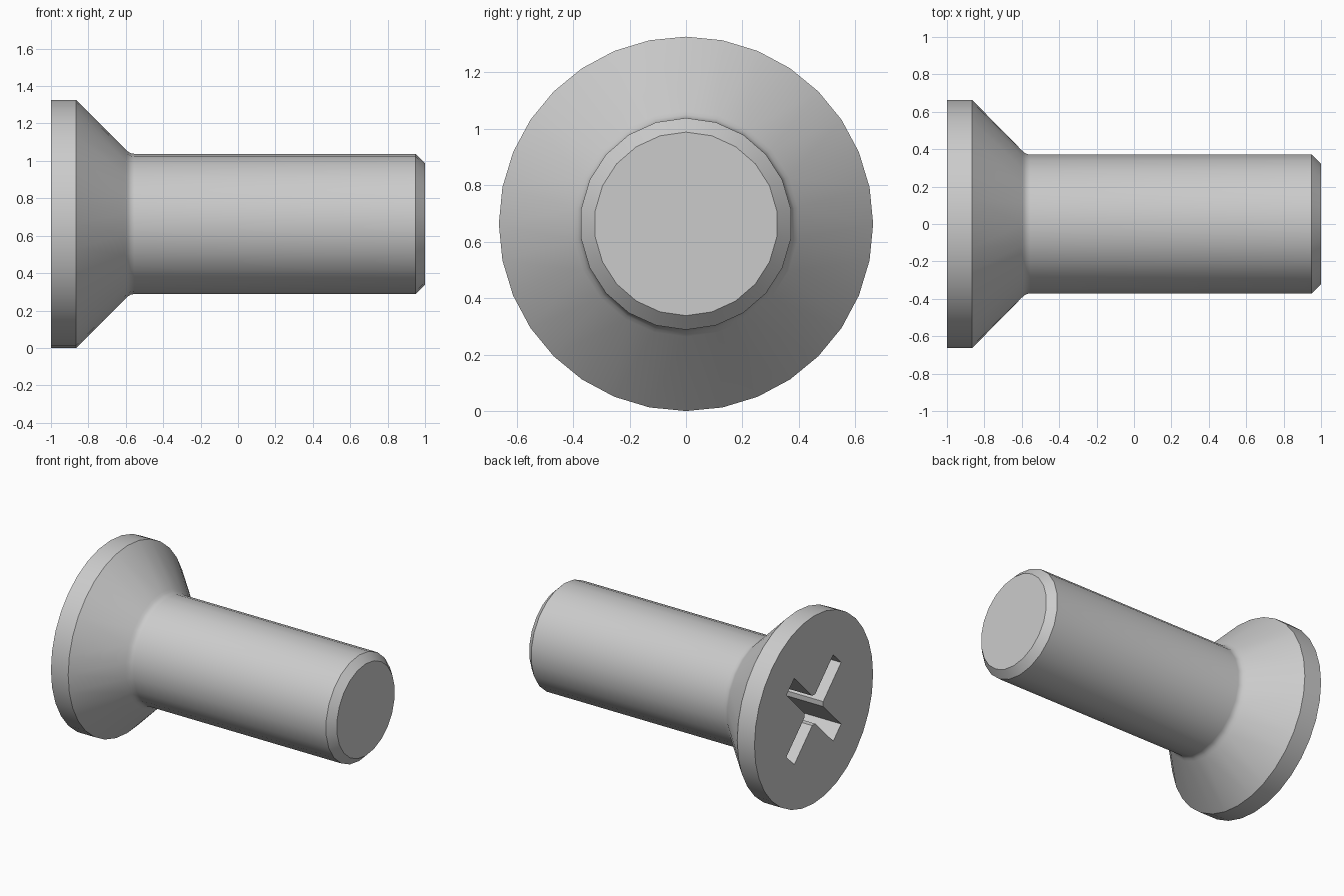
import bpy, bmesh, math
from mathutils import Matrix

cube = bpy.data.objects.get("Cube")
if cube:
    bpy.data.objects.remove(cube, do_unlink=True)

AXIS_Z = 0.663      # height of the screw axis
HEAD_R, SHAFT_R = 0.663, 0.375

steel = bpy.data.materials.new("grey_steel")
steel.use_nodes = True
colour = (0.6, 0.6, 0.6, 1)
steel.diffuse_color = colour
steel.node_tree.nodes["Principled BSDF"].inputs["Base Color"].default_value = colour


def make_object(name, bm):
    bmesh.ops.recalc_face_normals(bm, faces=bm.faces)
    mesh = bpy.data.meshes.new(name)
    bm.to_mesh(mesh)
    bm.free()
    mesh.materials.append(steel)
    obj = bpy.data.objects.new(name, mesh)
    bpy.context.collection.objects.link(obj)
    return obj


def ring(bm, x, radius, sides):
    """Closed loop of edges around the screw axis, one corner on top."""
    verts = []
    for i in range(sides):
        a = math.tau * i / sides
        verts.append(bm.verts.new((x, radius * math.sin(a), AXIS_Z + radius * math.cos(a))))
    edges = [bm.edges.new((verts[i], verts[(i + 1) % sides])) for i in range(sides)]
    return verts, edges


# Screw body: head rim, countersunk cone, neck fillet, shaft and chamfered end
profile = [
    (-1.0, HEAD_R, 32), (-0.865, HEAD_R, 32),
    (-0.602, 0.4, 22), (-0.588, 0.387, 22), (-0.573, 0.378, 22), (-0.555, SHAFT_R, 22),
    (0.95, SHAFT_R, 22), (1.0, 0.325, 22),
]
bm = bmesh.new()
rings = [ring(bm, *p) for p in profile]
for (_, a), (_, b) in zip(rings, rings[1:]):
    bmesh.ops.bridge_loops(bm, edges=a + b)
bm.faces.new(rings[0][0])
bm.faces.new(rings[-1][0])
screw = make_object("screw_body", bm)

# Cross recess cutter: one quarter outline repeated, with bevelled inner corners
ARM, HALF, CUT, DEPTH = 0.37, 0.062, 0.025, 0.3
quarter = [(ARM, -HALF), (ARM, HALF), (HALF + CUT, HALF), (HALF, HALF + CUT)]
bm = bmesh.new()
verts = []
for k in range(4):
    turn = Matrix.Rotation(math.pi / 4 + k * math.pi / 2, 2)
    for u, v in quarter:
        y = turn[0][0] * u + turn[0][1] * v
        z = turn[1][0] * u + turn[1][1] * v
        verts.append(bm.verts.new((-1.1, y, AXIS_Z + z)))
face = bm.faces.new(verts)
grown = bmesh.ops.extrude_face_region(bm, geom=[face])["geom"]
bmesh.ops.translate(bm, vec=(0.1 + DEPTH, 0, 0),
                    verts=[g for g in grown if isinstance(g, bmesh.types.BMVert)])
cutter = make_object("recess_cutter", bm)
cutter.hide_render = True

# Cut the recess into the head, then shade smooth with sharp corners kept
bpy.ops.object.select_all(action="DESELECT")
screw.select_set(True)
bpy.context.view_layer.objects.active = screw
cut = screw.modifiers.new("cross_recess", "BOOLEAN")
cut.operation = "DIFFERENCE"
cut.solver = "EXACT"
cut.object = cutter
bpy.ops.object.modifier_apply(modifier=cut.name)
bpy.data.objects.remove(cutter, do_unlink=True)
bpy.ops.object.shade_smooth_by_angle(angle=math.radians(30))
